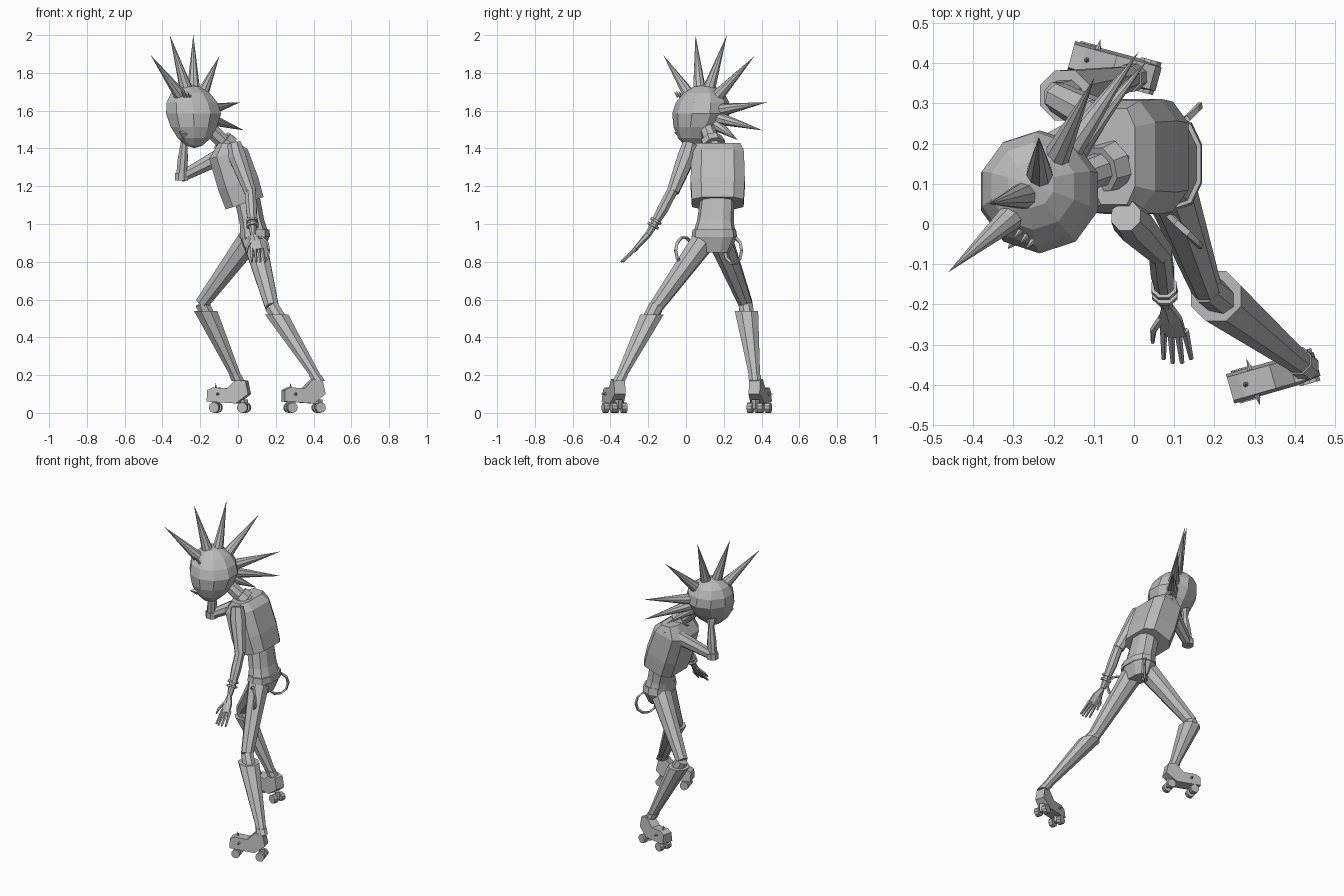
import bpy, bmesh, math
from mathutils import Vector, Matrix

cube = bpy.data.objects.get("Cube")
if cube:
    bpy.data.objects.remove(cube, do_unlink=True)

grey = bpy.data.materials.new("plain_grey")
grey.use_nodes = True
grey.diffuse_color = (.5, .5, .5, 1)
grey.node_tree.nodes["Principled BSDF"].inputs["Base Color"].default_value = grey.diffuse_color


def point(x, y, z):
    return Vector((x, y, z))


def finish(name, bm):
    bmesh.ops.recalc_face_normals(bm, faces=bm.faces)
    mesh = bpy.data.meshes.new(name)
    bm.to_mesh(mesh)
    bm.free()
    mesh.materials.append(grey)
    bpy.context.collection.objects.link(bpy.data.objects.new(name, mesh))


def loft(name, path, widths, depths=None, sides=8, power=1, level=False):
    """Skin rings square to a path, or level ones; a low power squares them off."""
    depths = depths or widths
    bm = bmesh.new()
    rings = []
    last = len(path) - 1
    for i, (spot, width, depth) in enumerate(zip(path, widths, depths)):
        along = (path[min(i + 1, last)] - path[max(i - 1, 0)]).normalized()
        if level:
            along = Vector((0, 0, 1))
        across = Vector((0, 1, 0)).cross(along).normalized()
        deep = along.cross(across)
        ring = []
        for k in range(sides):
            angle = math.tau * (k + .5) / sides
            c, s = math.cos(angle), math.sin(angle)
            c = math.copysign(abs(c) ** power, c)
            s = math.copysign(abs(s) ** power, s)
            ring.append(bm.verts.new(spot + across * c * width + deep * s * depth))
        rings.append(ring)
    for low, high in zip(rings, rings[1:]):
        for k in range(sides):
            n = (k + 1) % sides
            bm.faces.new((low[k], low[n], high[n], high[k]))
    bm.faces.new(rings[0])
    bm.faces.new(rings[-1])
    finish(name, bm)


def cone(name, base, tip, radius, end=0, sides=8):
    axis = tip - base
    turn = axis.to_track_quat('Z', 'Y').to_matrix().to_4x4()
    bm = bmesh.new()
    bmesh.ops.create_cone(bm, cap_ends=True, segments=sides, radius1=radius, radius2=end,
                          depth=axis.length, matrix=Matrix.Translation((base + tip) / 2) @ turn)
    finish(name, bm)


# Head: faceted ball, tilted to one side, narrowing to a chin
head = point(-.235, .08, 1.585)
facing = point(-.64, -.77, 0)
sideways = point(.77, -.64, 0)
up = point(0, 0, 1)
bm = bmesh.new()
bmesh.ops.create_uvsphere(bm, u_segments=10, v_segments=8, radius=.153)
for vert in bm.verts:
    height = vert.co.z
    drop = max(0, -height)
    vert.co.xy *= 1 - drop * 1.4
    vert.co.z -= drop * .2
    vert.co += head + facing * drop * .2 - sideways * height * .2
finish("head", bm)

# Nose and brow studs
nose = head + facing * .11 + sideways * .03 - up * .11
cone("nose", nose, nose + facing * .05 + up * .01, .025, sides=4)
for step in range(4):
    stud = head + facing * .105 + sideways * (step * .02 + .005) + up * .09
    cone("brow_stud", stud, stud + facing * .03 + up * .03, .008, sides=5)

# Mohawk of long spikes fanned over the head, leaning with it
for degrees in (134, 104, 76, 45, 8, -12, -28):
    angle = math.radians(degrees)
    rise, back = math.sin(angle), math.cos(angle)
    ray = up * rise - facing * back - sideways * (rise * .2 + back * .05)
    length = .43 if degrees > -20 else .3
    cone("hair_spike", head + ray * .12, head + ray * length, .036, sides=9)

# Neck and collar
neck = point(-.02, .16, 1.38)
loft("neck", [neck, head.lerp(neck, .3)], [.045, .04])
loft("collar", [neck.lerp(head, .15), neck.lerp(head, .3)], [.065, .06])

# Vest, hips and belt
hem, shoulders = point(.035, .168, 1.11), point(-.05, .168, 1.37)
vest = [hem, hem.lerp(shoulders, .4), shoulders, shoulders + up * .06]
loft("vest", vest, [.11, .116, .11, .055], [.143, .15, .145, .125], power=.55)
belly, seat = point(.05, .165, 1.13), point(.09, .15, .93)
hips = [belly, belly.lerp(seat, .6), seat, seat - up * .08]
loft("waist_and_hips", hips, [.07, .068, .08, .05], [.09, .098, .118, .08], sides=10, power=.8)
loft("belt", [seat + up * .04, seat], [.08, .083], [.115, .121], sides=10, power=.8)

# Loose straps looping down at both hips
for side in (-1, 1):
    middle = point(.12, .12 + side * .13, .86)
    loop = []
    for step in range(11):
        angle = math.tau * step / 10
        reach = math.cos(angle) * .045
        loop.append(middle + point(reach, side * reach, math.sin(angle) * .07))
    loft("hip_strap", loop, [.007] * 11, [.011] * 11, sides=4)

# Legs: thigh, knee, flared boot shaft and ankle band
legs = {
    "front": (point(.085, .1, .92), point(.18, -.16, .56), point(.42, -.35, .18)),
    "back": (point(.055, .185, .91), point(-.19, .315, .58), point(-.005, .365, .18)),
}
for side, (hip, knee, ankle) in legs.items():
    cuff = knee.lerp(ankle, .1)
    loft(side + "_thigh", [hip, knee], [.067, .039])
    loft(side + "_knee", [knee, knee.lerp(ankle, .2)], [.04] * 2)
    loft(side + "_boot_shaft", [cuff, ankle], [.067, .03], level=True)
    loft(side + "_ankle_band", [cuff.lerp(ankle, .94), cuff.lerp(ankle, 1.03)], [.036] * 2,
         level=True)

# Roller skates: extruded side profile, two axles, four wheels and studs
profile = [(-.11, .06), (-.11, .12), (-.08, .135), (0, .13), (.05, .18),
           (.1, .17), (.115, .1), (.05, .05)]


def skate(side, x, y, degrees):
    place = Matrix.Translation((x, y, 0)) @ Matrix.Rotation(math.radians(degrees), 4, 'Z')

    def spot(*local):
        return place @ Vector(local)

    bm = bmesh.new()
    sole = bm.faces.new([bm.verts.new((s, -.038, z)) for s, z in profile])
    extruded = bmesh.ops.extrude_face_region(bm, geom=[sole])["geom"]
    for item in extruded:
        if isinstance(item, bmesh.types.BMVert):
            item.co.y = -item.co.y
    for vert in bm.verts:
        if vert.co.z > .1:
            vert.co.y *= .8
    bm.transform(place)
    finish(side + "_skate_boot", bm)
    for along in (-.07, .085):
        cone(side + "_axle", spot(along, 0, .02), spot(along, 0, .07), .02, .02, 4)
        for out in (-1, 1):
            cone(side + "_wheel", spot(along, out * .014, .028), spot(along, out * .042, .028),
                 .028, .028, 10)
    cone(side + "_toe_stud", spot(-.07, 0, .125), spot(-.07, 0, .16), .009, sides=6)
    for out in (-1, 1):
        cone(side + "_side_stud", spot(-.05, out * .03, .1), spot(-.05, out * .06, .1),
             .009, sides=6)


skate("front", .345, -.38, 16)
skate("back", -.05, .39, -15)

# Hanging arm with two bracelets
shoulder, elbow, wrist = point(-.02, .02, 1.4), point(.065, -.07, 1.17), point(.08, -.2, .945)
loft("hanging_upper_arm", [shoulder + up * .025, shoulder.lerp(elbow, .2), elbow],
     [.04, .05, .034])
loft("hanging_forearm", [elbow + up * .01, elbow.lerp(wrist, .4), wrist], [.03, .031, .017])
for start in (.66, .77):
    loft("bracelet", [elbow.lerp(wrist, start), elbow.lerp(wrist, start + .05)], [.034] * 2)

# Open hand with fanned fingers
knuckles = point(.1, -.275, .86)
loft("hanging_palm", [wrist, wrist.lerp(knuckles, .5), knuckles],
     [.012, .034, .034], [.018, .014, .012], sides=6)
for step in range(4):
    spread = step - 1.5
    root = knuckles + point(spread * .018, .01, .01)
    tip = knuckles + point(spread * .023 + .008, abs(spread) * .01 - .075, -.06)
    loft("finger", [root, tip], [.01, .006], sides=5)
thumb = wrist.lerp(knuckles, .4) - point(.015, 0, 0)
loft("thumb", [thumb, thumb - point(.025, .035, .035), thumb - point(.027, .065, .065)],
     [.011, .009, .005], sides=5)

# Raised arm, bent so the hand meets the face
shoulder, elbow, wrist = point(-.03, .265, 1.39), point(-.3, .15, 1.25), point(-.285, .14, 1.43)
loft("raised_upper_arm", [shoulder, shoulder.lerp(elbow, .2), elbow], [.045, .048, .03])
loft("raised_elbow", [elbow - up * .02, elbow + up * .02], [.037] * 2)
loft("raised_forearm", [elbow, elbow.lerp(wrist, .5), wrist], [.03, .029, .02])
loft("raised_hand", [wrist, wrist + up * .05, wrist + up * .1],
     [.018, .034, .03], [.018, .016, .012], sides=6)
